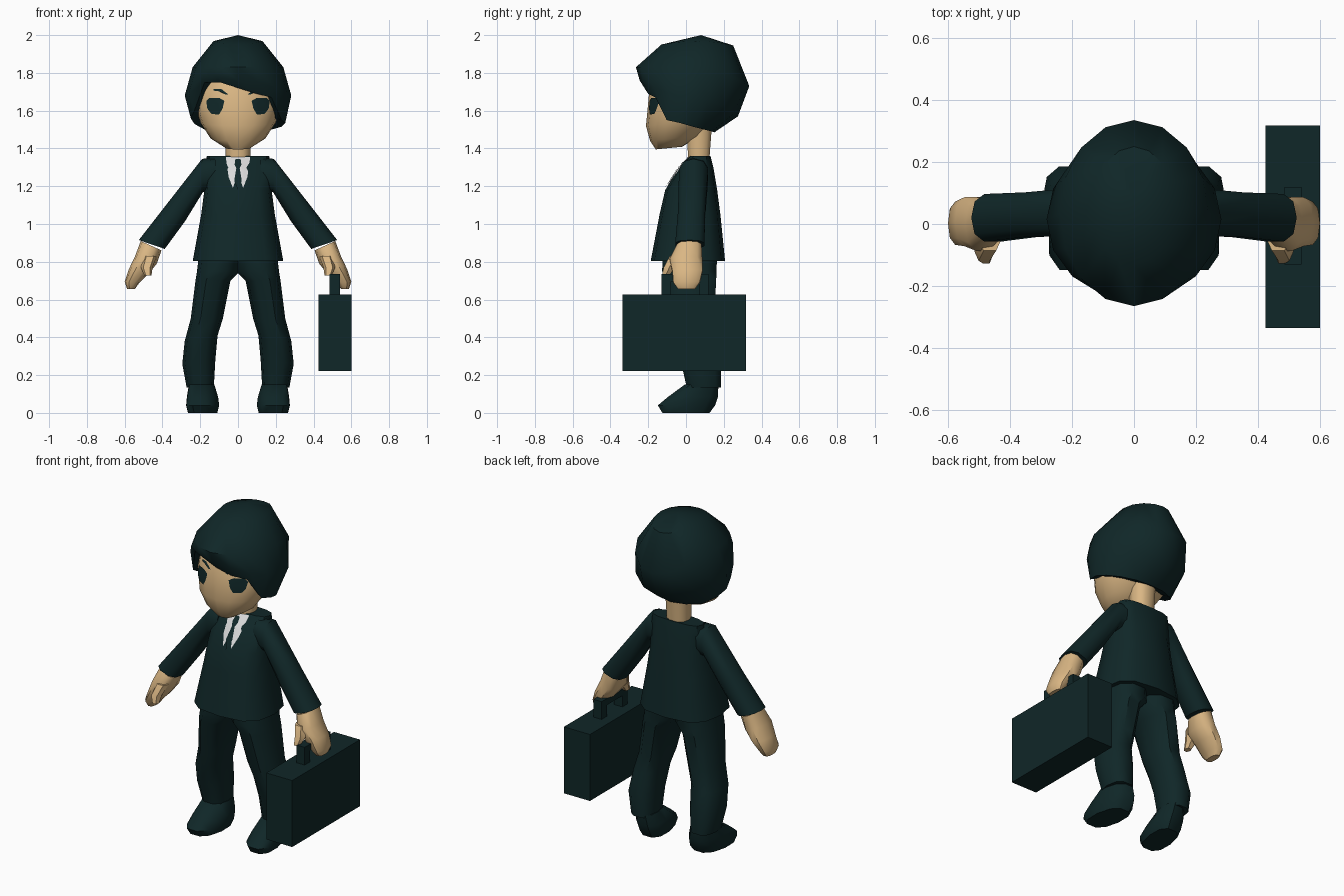
import bpy, bmesh, math
from mathutils import Vector
from mathutils.bvhtree import BVHTree

if "Cube" in bpy.data.objects:
    bpy.data.objects.remove(bpy.data.objects["Cube"])


def material(name, rgb):
    m = bpy.data.materials.new(name)
    m.diffuse_color = (*rgb, 1)
    m.use_nodes = True
    m.node_tree.nodes["Principled BSDF"].inputs["Base Color"].default_value = m.diffuse_color
    return m


DARK = material("dark teal", (0.005, 0.020, 0.021))
SKIN = material("skin tan", (0.70, 0.47, 0.23))
WHITE = material("shirt white", (0.70, 0.70, 0.70))


def finish(name, verts, faces, mat, smooth=True):
    me = bpy.data.meshes.new(name)
    bm = bmesh.new()
    vs = [bm.verts.new(v) for v in verts]
    for f in faces:
        bm.faces.new([vs[i] for i in f])
    bmesh.ops.recalc_face_normals(bm, faces=bm.faces)
    bm.to_mesh(me)
    bm.free()
    me.materials.append(mat)
    ob = bpy.data.objects.new(name, me)
    bpy.context.collection.objects.link(ob)
    if smooth:
        bpy.ops.object.select_all(action='DESELECT')
        ob.select_set(True)
        bpy.context.view_layer.objects.active = ob
        bpy.ops.object.shade_smooth_by_angle(angle=math.radians(45))
    return ob


def bands(rings, n):
    return [(r * n + i, r * n + (i + 1) % n, (r + 1) * n + (i + 1) % n, (r + 1) * n + i)
            for r in range(rings - 1) for i in range(n)]


def loft(name, rings, mat, n=10, p=0.8, side=1, tilt=0.0, shear=0.0):
    """Each ring: inner (x, z), outer (x, z), front y, back y."""
    verts = []
    for ax, az, bx, bz, yf, yb in rings:
        for i in range(n):
            t = 2 * math.pi * i / n
            c, s = (math.copysign(abs(f(t)) ** p, f(t)) for f in (math.cos, math.sin))
            y = (yf + yb) / 2 + s * (yb - yf) / 2
            x = (ax + bx) / 2 + c * (bx - ax) / 2 + shear * y
            z = (az + bz) / 2 + c * (bz - az) / 2 + tilt * (y - yf)
            verts.append((side * x, y, z))
    last = len(verts)
    faces = bands(len(rings), n) + [tuple(range(n)), tuple(range(last - n, last))]
    return finish(name, verts, faces, mat)


def level(w, z, yf, yb):
    return (-w, z, w, z, yf, yb)


def box(name, lo, hi, mat):
    v = [(x, y, z) for x in (lo[0], hi[0]) for y in (lo[1], hi[1]) for z in (lo[2], hi[2])]
    f = [(0, 1, 3, 2), (4, 5, 7, 6), (0, 1, 5, 4), (2, 3, 7, 6), (0, 2, 6, 4), (1, 3, 7, 5)]
    return finish(name, v, f, mat, False)


def plate(name, outline, target, mat, side=1, lift=0.005):
    """Thin plate projected from the front onto the target."""
    me = target.data
    tree = BVHTree.FromPolygons([v.co for v in me.vertices], [p.vertices for p in me.polygons])
    n = len(outline)
    cx, cz = sum(q[0] for q in outline) / n, sum(q[1] for q in outline) / n
    verts = []
    for k in (1, 0.7, 0.4, 0.05):
        for x, z in outline:
            px, pz = side * (cx + (x - cx) * k), cz + (z - cz) * k
            hit = tree.ray_cast(Vector((px, -1, pz)), Vector((0, 1, 0)))[0]
            verts.append((px, (hit.y if hit else 0) - lift, pz))
    return finish(name, verts, bands(4, n) + [tuple(range(3 * n, 4 * n))], mat)


# head and neck
head = loft("head", [level(.065, 1.395, -.16, -.02), level(.145, 1.44, -.19, .07),
                     level(.20, 1.52, -.212, .14), level(.227, 1.61, -.203, .18),
                     level(.22, 1.70, -.195, .2), level(.17, 1.8, -.15, .2)],
            SKIN, n=16, p=0.95, tilt=0.1)
loft("neck", [level(.065, 1.33, .01, .125), level(.07, 1.52, .0, .14)], SKIN)

# hair: tilted cap with an uneven lower edge, listed round from the front
edge = [1.72, 1.69, 1.67, 1.55, 1.535, 1.515, 1.50, 1.49,
        1.485, 1.49, 1.50, 1.53, 1.56, 1.60, 1.75, 1.75]
# front y, front z, side x, side z, back y, back z
levels = [(-.13, 1.95, .13, 1.968, .25, 1.945), (-.265, 1.83, .24, 1.83, .335, 1.73),
          (-.245, 1.76, .282, 1.68, .275, 1.57), (-.215, 0, .25, 0, .15, 0),
          (-.165, 0, .19, 0, .10, 0)]
N = len(edge)
hv = []
for k, (fy, fz, sx, sz, by, bz) in enumerate(levels):
    for i in range(N):
        a = 2 * math.pi * i / N
        c = math.cos(a)
        z = sz + ((fz if c > 0 else bz) - sz) * c * c
        z = max(z, edge[i] + 0.025) if k < 3 else edge[i] + (0.02 if k == 4 else 0)
        hv.append((sx * math.sin(a), (fy + by) / 2 - c * (by - fy) / 2, z))
hv.append((0, .08, 2.0))
finish("hair", hv, bands(5, N) + [(i, (i + 1) % N, 5 * N) for i in range(N)], DARK)

# eyes and brows
for s, tag in ((1, "left"), (-1, "right")):
    plate(tag + "_eye", [(.072, 1.652), (.1, 1.668), (.15, 1.668), (.168, 1.65),
                         (.162, 1.61), (.14, 1.582), (.1, 1.58), (.082, 1.61)],
          head, DARK, s)
    plate(tag + "_brow", [(.05, 1.685), (.065, 1.685), (.10, 1.703), (.13, 1.706),
                          (.13, 1.714), (.09, 1.716)], head, DARK, s)

# jacket, shirt and tie
jacket = loft("jacket", [level(.24, .803, -.187, .207), level(.195, 1.05, -.14, .182),
                         level(.178, 1.18, -.11, .165), level(.172, 1.30, -.035, .145),
                         level(.165, 1.36, .02, .13)], DARK, n=12, p=0.7)
for s, tag in ((1, "left"), (-1, "right")):
    plate(tag + "_shirt_front", [(.065, 1.356), (.001, 1.356), (.001, 1.335), (.008, 1.28),
                                 (.014, 1.23), (.027, 1.19), (.05, 1.25)], jacket, WHITE, s)
plate("tie", [(-.014, 1.343), (.014, 1.343), (.018, 1.315), (.009, 1.295), (.02, 1.23),
              (0, 1.18), (-.02, 1.23), (-.009, 1.295), (-.018, 1.315)],
      jacket, DARK, lift=0.008)

# limbs on both sides
for s, tag in ((1, "left"), (-1, "right")):
    loft(tag + "_sleeve", [(.12, 1.18, .12, 1.35, -.03, .12), (.185, 1.17, .19, 1.345, -.04, .12),
                           (.28, 1.015, .385, 1.095, -.045, .105),
                           (.388, .868, .525, .915, -.06, .1)], DARK, side=s)
    loft(tag + "_hand", [(.405, .86, .515, .91, -.05, .085), (.43, .79, .545, .83, -.09, .09),
                         (.475, .735, .578, .76, -.075, .09), (.525, .685, .60, .695, -.07, .075),
                         (.545, .657, .588, .657, -.045, .05)], SKIN, side=s)
    loft(tag + "_thumb", [(.43, .83, .50, .83, -.09, -.02), (.452, .77, .515, .77, -.122, -.055),
                          (.458, .727, .495, .727, -.13, -.085)], SKIN, n=6, side=s)
    loft(tag + "_trouser_leg", [(-.01, .85, .205, .85, -.13, .17), (-.01, .75, .217, .75, -.132, .168),
                                (.04, .70, .225, .70, -.125, .165), (.08, .5, .25, .5, -.085, .155),
                                (.108, .41, .282, .38, -.065, .165), (.12, .28, .295, .26, -.03, .19),
                                (.128, .135, .272, .135, .0, .188)], DARK, side=s)
    loft(tag + "_shoe", [(.11, .0, .265, .0, -.13, .13), (.1, .04, .275, .04, -.155, .16),
                         (.11, .085, .275, .085, -.10, .175), (.135, .15, .27, .15, -.01, .175)],
         DARK, side=s, shear=-0.12)

# briefcase with arched handle
box("briefcase", (.425, -.335, .222), (.6, .318, .627), DARK)
box("handle_grip", (.485, -.13, .695), (.54, .12, .735), DARK)
for y in (-.13, .07):
    box("handle_post", (.485, y, .62), (.54, y + .05, .70), DARK)
